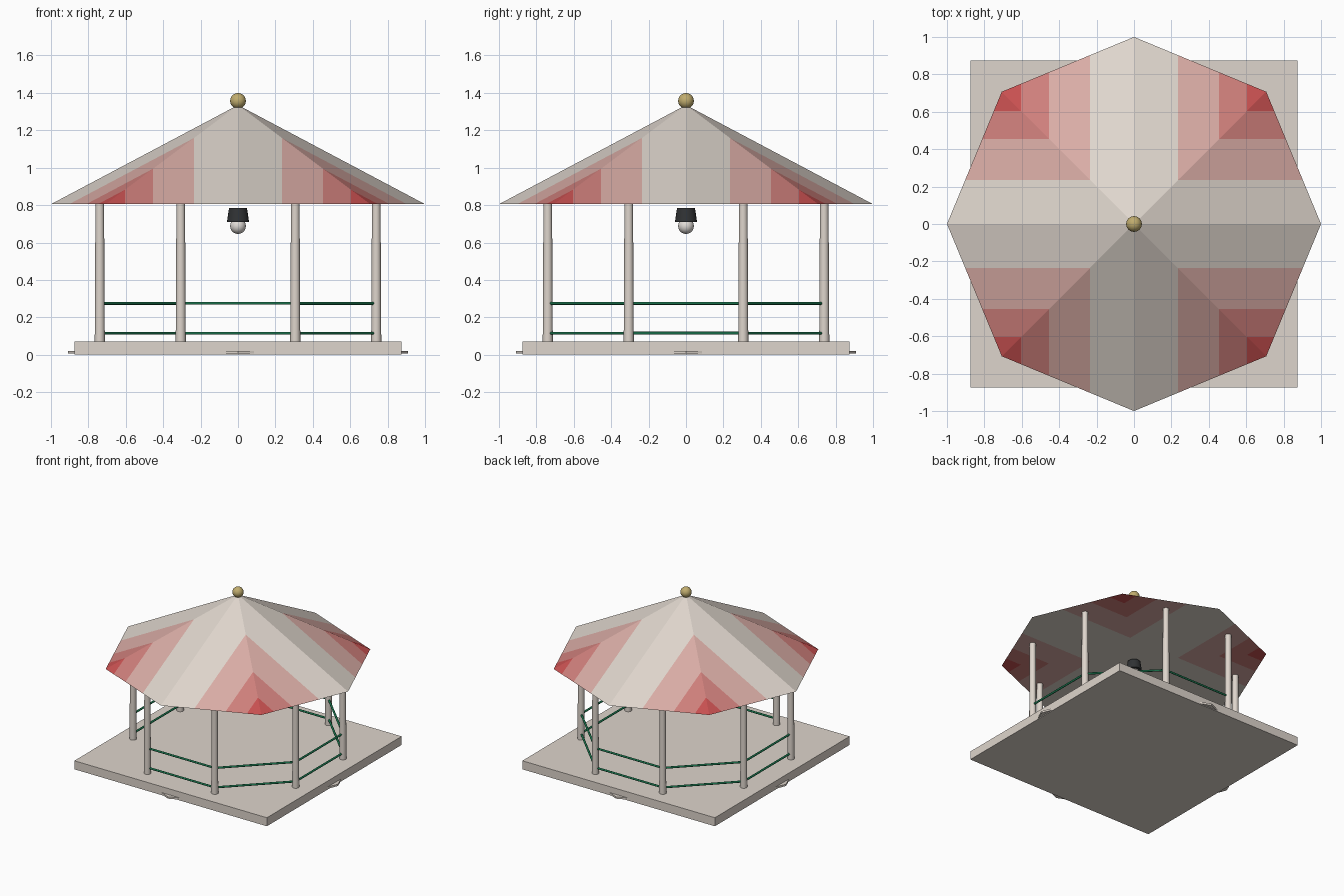
import bpy, bmesh, math
from mathutils import Vector

cube = bpy.data.objects.get("Cube")
if cube:
    bpy.data.objects.remove(cube, do_unlink=True)


def material(name, r, g, b):
    """Flat colour given as 0-255 display values."""
    lin = [((c / 255 + 0.055) / 1.055) ** 2.4 for c in (r, g, b)] + [1.0]
    mat = bpy.data.materials.new(name)
    mat.use_nodes = True
    mat.diffuse_color = lin
    mat.node_tree.nodes["Principled BSDF"].inputs["Base Color"].default_value = lin
    return mat


cream = material("cream", 222, 213, 204)
pink = material("pink", 217, 172, 165)
rose = material("rose", 206, 127, 123)
red = material("red", 199, 80, 80)
green = material("green", 26, 118, 78)
black = material("black", 48, 50, 52)
white = material("bulb_white", 225, 220, 215)
gold = material("gold", 192, 172, 110)


def finish(name, bm, mats, smooth=False):
    mesh = bpy.data.meshes.new(name)
    bm.to_mesh(mesh)
    bm.free()
    for mat in mats:
        mesh.materials.append(mat)
    obj = bpy.data.objects.new(name, mesh)
    bpy.context.collection.objects.link(obj)
    if smooth:
        bpy.ops.object.select_all(action="DESELECT")
        obj.select_set(True)
        bpy.context.view_layer.objects.active = obj
        bpy.ops.object.shade_smooth_by_angle(angle=math.radians(40))
    return obj


def tube(name, start, end, r1, r2, sides, mat, smooth=True):
    """Capped cylinder or frustum between two points."""
    start, end = Vector(start), Vector(end)
    axis = end - start
    bm = bmesh.new()
    bmesh.ops.create_cone(bm, cap_ends=True, segments=sides, radius1=r1,
                          radius2=r2, depth=axis.length)
    bmesh.ops.rotate(bm, verts=bm.verts,
                     matrix=Vector((0, 0, 1)).rotation_difference(axis).to_matrix())
    bmesh.ops.translate(bm, verts=bm.verts, vec=(start + end) / 2)
    return finish(name, bm, [mat], smooth)


def ball(name, z, radius, mat):
    bm = bmesh.new()
    bmesh.ops.create_uvsphere(bm, u_segments=24, v_segments=14, radius=radius)
    bmesh.ops.translate(bm, verts=bm.verts, vec=(0, 0, z))
    return finish(name, bm, [mat], True)


def octagon(bm, radius, z):
    return [bm.verts.new((radius * math.cos(k * math.pi / 4),
                          radius * math.sin(k * math.pi / 4), z)) for k in range(8)]


# Square floor slab
bm = bmesh.new()
bmesh.ops.create_cube(bm, size=1)
bmesh.ops.scale(bm, verts=bm.verts, vec=(1.75, 1.75, 0.07))
bmesh.ops.translate(bm, verts=bm.verts, vec=(0, 0, 0.035))
finish("floor_slab", bm, [cream])

# Octagonal footing whose corners poke out of the slab sides
bm = bmesh.new()
low, high = octagon(bm, 0.91, 0.006), octagon(bm, 0.91, 0.021)
bm.faces.new(high)
bm.faces.new(low[::-1])
for k in range(8):
    n = (k + 1) % 8
    bm.faces.new((low[k], low[n], high[n], high[k]))
finish("footing", bm, [cream])

# Closed octagonal roof, cut along the edges of the corner bands
EAVE, PEAK = 0.805, 1.335
BANDS = (0.235, 0.455, 0.605)
bm = bmesh.new()
rim = octagon(bm, 1.0, EAVE)
tip = bm.verts.new((0, 0, PEAK))
bm.faces.new(rim[::-1])
for k in range(8):
    bm.faces.new((rim[k], rim[(k + 1) % 8], tip))
for band in BANDS:
    for normal in ((1, 0, 0), (-1, 0, 0), (0, 1, 0), (0, -1, 0)):
        bmesh.ops.bisect_plane(bm, geom=bm.verts[:] + bm.edges[:] + bm.faces[:],
                               plane_co=Vector(normal) * band, plane_no=normal)
for face in bm.faces:
    c = face.calc_center_median()
    face.material_index = sum(min(abs(c.x), abs(c.y)) > band for band in BANDS)
finish("roof", bm, [cream, pink, rose, red])

# Ball on the peak
ball("finial", 1.357, 0.042, gold)

# Hanging lamp
tube("lamp_shade", (0, 0, 0.71), (0, 0, 0.785), 0.059, 0.048, 24, black)
ball("lamp_bulb", 0.688, 0.042, white)


# Posts, with rails in every bay but the entrance
def ring_point(k, z):
    a = (k + 0.5) * math.pi / 4
    return (0.8 * math.cos(a), 0.8 * math.sin(a), z)


ENTRANCE = 4
for k in range(8):
    tube(f"post_{k + 1}", ring_point(k, 0.07), ring_point(k, EAVE), 0.027, 0.023, 16, cream)
    if k != ENTRANCE:
        for label, z in (("lower", 0.115), ("upper", 0.275)):
            tube(f"{label}_rail_{k + 1}", ring_point(k, z), ring_point(k + 1, z),
                 0.008, 0.008, 10, green)
